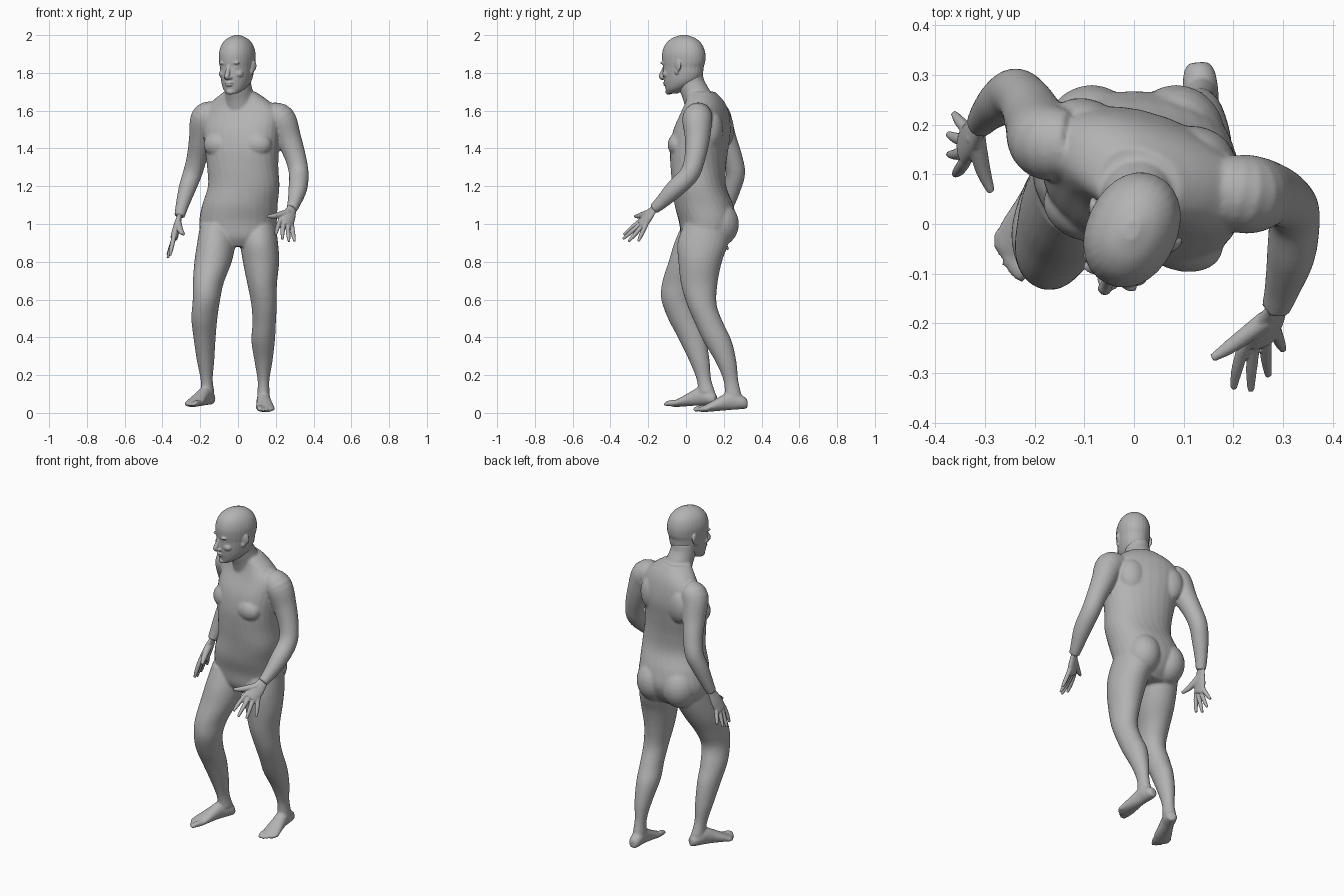
import bpy, bmesh
from math import sin, cos, pi, radians
from mathutils import Vector, Matrix

cube = bpy.data.objects.get("Cube")
if cube:
    bpy.data.objects.remove(cube, do_unlink=True)

skin = bpy.data.materials.new("plain_grey")
skin.use_nodes = True
grey = (0.45, 0.45, 0.45, 1)
skin.diffuse_color = grey
skin.node_tree.nodes["Principled BSDF"].inputs["Base Color"].default_value = grey
UP = Vector((0, 0, 1))


def smooth_path(rows, steps=5):
    """Catmull-Rom interpolation of equal-length tuples."""
    out = []
    for i in range(len(rows) - 1):
        a, b = rows[max(i - 1, 0)], rows[i]
        c, d = rows[i + 1], rows[min(i + 2, len(rows) - 1)]
        for k in range(steps):
            t = k / steps
            out.append([q + t / 2 * (r - p + t * (2 * p - 5 * q + 4 * r - s + t * (3 * (q - r) + s - p)))
                        for p, q, r, s in zip(a, b, c, d)])
    return out + [list(rows[-1])]


def loft(bm, frames, sides=28, power=1.0):
    """Skin a closed tube through (centre, u, v) frames."""
    def soft(w):
        return abs(w) ** power * (1 if w > 0 else -1)
    rings = []
    for c, u, v in frames:
        angles = [2 * pi * i / sides for i in range(sides)]
        rings.append([bm.verts.new(c + u * soft(cos(a)) + v * soft(sin(a))) for a in angles])
    for low, high in zip(rings, rings[1:]):
        for i in range(sides):
            j = (i + 1) % sides
            bm.faces.new((low[i], low[j], high[j], high[i]))
    bm.faces.new(rings[0][::-1])
    bm.faces.new(rings[-1])


def level_loft(bm, rows, power=1.0):
    """Horizontal oval rings: x, y, z, half width, half depth, turn in degrees."""
    frames = []
    for x, y, z, a, b, turn in smooth_path(rows):
        m = Matrix.Rotation(radians(turn), 3, 'Z')
        frames.append((Vector((x, y, z)), m @ Vector((a, 0, 0)), m @ Vector((0, b, 0))))
    loft(bm, frames, power=power)


def tube(bm, rows, flat=1.0, across=None, sides=16):
    """Tube along a path of x, y, z, radius; flat squeezes it at right angles to across."""
    path = smooth_path(rows)
    frames = []
    for i, row in enumerate(path):
        before, after = path[max(i - 1, 0)], path[min(i + 1, len(path) - 1)]
        along = (Vector(after[:3]) - Vector(before[:3])).normalized()
        side = across or Vector((1, 0.2, 0.1))
        u = (side - along * side.dot(along)).normalized()
        frames.append((Vector(row[:3]), u * row[3], along.cross(u) * row[3] * flat))
    loft(bm, frames, sides)


def blob(bm, centre, radii, turn=0):
    m = Matrix.Translation(centre) @ Matrix.Rotation(radians(turn), 4, 'Z') @ Matrix.Diagonal((*radii, 1))
    bmesh.ops.create_uvsphere(bm, u_segments=24, v_segments=14, radius=1, matrix=m)


def finish(bm, name, voxel, rounds):
    """Fuse the overlapping forms into one smooth skin."""
    bmesh.ops.recalc_face_normals(bm, faces=bm.faces)
    mesh = bpy.data.meshes.new(name)
    bm.to_mesh(mesh)
    bm.free()
    obj = bpy.data.objects.new(name, mesh)
    bpy.context.collection.objects.link(obj)
    fuse = obj.modifiers.new("fuse", 'REMESH')
    fuse.mode, fuse.voxel_size = 'VOXEL', voxel
    relax = obj.modifiers.new("relax", 'SMOOTH')
    relax.factor, relax.iterations = 0.5, rounds
    graph = bpy.context.evaluated_depsgraph_get()
    done = bpy.data.meshes.new_from_object(obj.evaluated_get(graph))
    obj.modifiers.clear()
    obj.data = done
    done.name = name
    done.materials.clear()
    done.materials.append(skin)
    done.polygons.foreach_set("use_smooth", [True] * len(done.polygons))


# Torso, turned progressively from the hips to the shoulders
body = bmesh.new()
level_loft(body, [
    (0, .095, .88, .13, .09, 0), (0, .105, .93, .19, .13, 0), (0, .115, 1.01, .205, .152, 0),
    (.01, .095, 1.1, .2, .155, -4), (.03, .07, 1.2, .19, .14, -9), (.025, .065, 1.3, .19, .14, -15),
    (.02, .07, 1.4, .2, .143, -20), (.02, .085, 1.5, .21, .137, -20), (.025, .1, 1.59, .205, .108, -20),
    (.015, .1, 1.65, .155, .088, -20), (.01, .08, 1.7, .085, .07, -20)], power=0.9)
tube(body, [(.015, .09, 1.58, .085), (.008, .06, 1.67, .076), (0, .03, 1.74, .07), (0, .02, 1.8, .068)], sides=24)

# Chest, shoulder blades and buttocks
for centre, radii in [((.09, -.03, 1.42), (.092, .063, .07)), ((-.1, .03, 1.42), (.085, .063, .07)),
                      ((.13, .14, 1.5), (.075, .055, .1)), ((-.09, .2, 1.5), (.075, .05, .1))]:
    blob(body, centre, radii, -20)
for x in (.085, -.085):
    blob(body, (x, .17, 1.0), (.1, .11, .12))

# Legs
level_loft(body, [row + (0,) for row in [
    (.108, .11, 1.0, .09, .12), (.112, .09, .9, .1, .135), (.122, .075, .8, .096, .115),
    (.128, .07, .68, .078, .096), (.138, .085, .57, .067, .078), (.138, .125, .47, .062, .075),
    (.133, .167, .38, .062, .075), (.135, .212, .27, .047, .055), (.135, .238, .17, .031, .039),
    (.135, .25, .09, .034, .045)]])
level_loft(body, [row + (-12,) for row in [
    (-.108, .1, 1.0, .09, .12), (-.115, .065, .9, .1, .128), (-.132, .025, .8, .098, .118),
    (-.157, -.025, .69, .081, .102), (-.167, -.045, .6, .072, .086), (-.178, -.015, .5, .068, .081),
    (-.177, .03, .4, .058, .074), (-.172, .07, .28, .046, .055), (-.166, .094, .18, .032, .039),
    (-.16, .11, .11, .034, .045)]])

# Arms
tube(body, [(.17, .07, 1.57, .07), (.225, .06, 1.555, .08), (.27, .06, 1.45, .066), (.308, .045, 1.34, .055),
            (.322, .015, 1.26, .052), (.316, -.06, 1.185, .049), (.298, -.13, 1.115, .036),
            (.285, -.17, 1.08, .029)], sides=24)
tube(body, [(-.13, .16, 1.58, .07), (-.175, .165, 1.56, .076), (-.197, .205, 1.45, .063), (-.218, .245, 1.35, .054),
            (-.24, .262, 1.27, .051), (-.268, .245, 1.19, .046), (-.295, .22, 1.1, .035),
            (-.31, .2, 1.04, .028)], sides=24)


# Feet, with the sole running from heel to toe
def foot(heel, toe, outer):
    heel, toe = Vector(heel), Vector(toe)
    ahead = toe - heel
    side = ahead.cross(UP).normalized() * outer
    rows = [(0, .02, .05), (.06, .031, .065), (.18, .036, .085), (.32, .036, .1), (.5, .041, .078),
            (.7, .049, .05), (.86, .046, .03)]
    loft(body, [(heel + ahead * t + UP * h / 2, side * w, UP * h / 2) for t, w, h in smooth_path(rows)])
    for i in range(5):
        r = .016 if i == 0 else .0115
        shift = side * (-.033 + .019 * i) + UP * r
        tip = heel + ahead * (1 - .012 * i * i) + shift
        base = heel + ahead * .74 + shift * .9 + UP * .006
        mid = base.lerp(tip, .6) + UP * .004
        tube(body, [(*base, r), (*mid, r), (*tip, r * .6)])


foot((.13, .325, .022), (.148, .042, 0), -1)
foot((-.14, .16, .045), (-.262, -.1, .028), 1)
finish(body, "body", .0068, 5)


# Hands: flattened palm, four fingers and a thumb
def hand(name, wrist, knuckles, tips, thumb):
    bm = bmesh.new()
    wrist, thumb = Vector(wrist), Vector(thumb)
    first, last = map(Vector, knuckles)
    centre = (first + last) / 2
    across = last - first
    start = wrist + (wrist - centre) * .25
    rows = [(*start, .027), (*wrist, .028), (*wrist.lerp(centre, .5), .039), (*centre, .041),
            (*wrist.lerp(centre, 1.1), .034)]
    tube(bm, rows, .48, across, 20)
    for i, tip in enumerate(map(Vector, tips)):
        root = first.lerp(last, i / 3)
        base = root.lerp(wrist, .25)
        mid = root.lerp(tip, .5) + (root - wrist) * .06
        tube(bm, [(*base, .011), (*root, .0125), (*mid, .0115), (*tip, .007)])
    palm = wrist.lerp(first, .3)
    bend = palm.lerp(thumb, .55) + (first - wrist) * .08
    tube(bm, [(*palm, .02), (*bend, .0155), (*thumb, .008)])
    finish(bm, name, .0035, 3)


hand("left_hand", (.285, -.17, 1.08), ((.222, -.245, 1.015), (.285, -.215, .99)),
     ((.2, -.33, .943), (.235, -.335, .92), (.27, -.305, .907), (.3, -.253, .908)), (.157, -.27, 1.04))
hand("right_hand", (-.31, .2, 1.04), ((-.34, .125, .93), (-.334, .19, .937)),
     ((-.36, .1, .833), (-.372, .14, .82), (-.373, .18, .835), (-.362, .222, .865)), (-.287, .065, .945))

# Head, turned to the model's right
TURN = -25
head = bmesh.new()
facing = Matrix.Rotation(radians(TURN), 3, 'Z')


def place(x, ahead, z):
    return facing @ Vector((x, -ahead, z)) + Vector((-.004, -.012, 0))


rows = [(.07, 1.69, .028, .027), (.04, 1.715, .056, .06), (.015, 1.75, .073, .093), (.005, 1.79, .081, .108),
        (.002, 1.83, .085, .111), (0, 1.86, .089, .118), (0, 1.905, .09, .118), (0, 1.95, .077, .101),
        (0, 1.982, .05, .067), (0, 2.0, .014, .02)]
level_loft(head, [(*place(0, f, z), a, b, TURN) for f, z, a, b in rows], .95)

# Nose, lips and chin
tube(head, [(*place(0, .102, 1.85), .011), (*place(0, .118, 1.81), .012), (*place(0, .13, 1.782), .014),
            (*place(0, .118, 1.768), .01)])
for f, z, radii in [(.106, 1.747, (.025, .011, .006)), (.104, 1.736, (.021, .011, .007)),
                    (.088, 1.7, (.022, .017, .016))]:
    blob(head, place(0, f, z), radii, TURN)

# Brows, eyes, cheeks, nostrils and ears
for s in (1, -1):
    blob(head, place(s * .034, .1, 1.853), (.026, .014, .009), TURN - s * 14)
    blob(head, place(s * .033, .094, 1.828), (.014, .011, .008), TURN)
    blob(head, place(s * .042, .078, 1.795), (.028, .024, .022), TURN)
    blob(head, place(s * .014, .113, 1.775), (.009, .013, .009), TURN)
    blob(head, place(s * .09, -.008, 1.838), (.009, .021, .031), TURN - s * 25)
    blob(head, place(s * .086, .002, 1.808), (.008, .012, .016), TURN)
finish(head, "head", .0038, 4)
